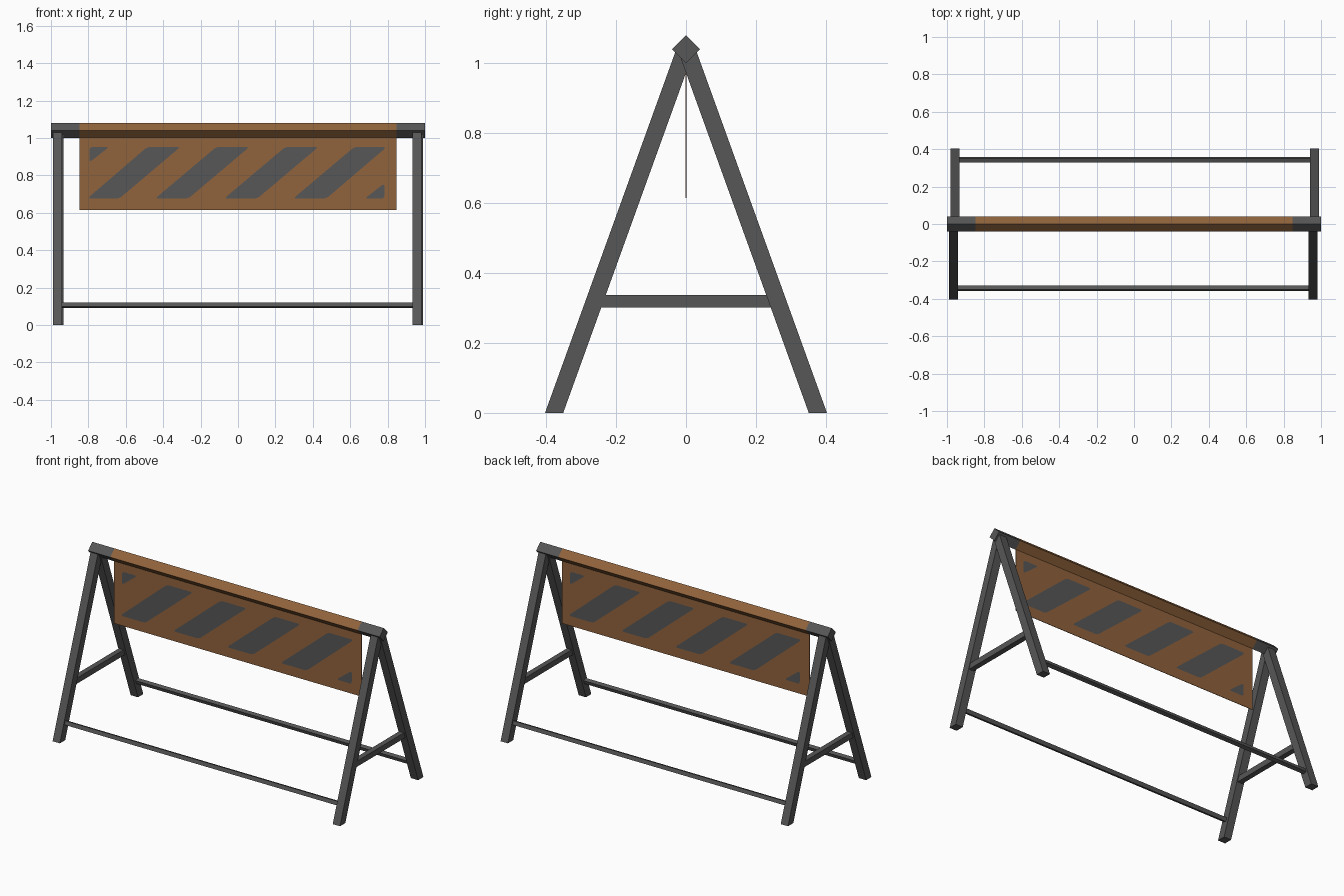
import bpy, bmesh, math

if "Cube" in bpy.data.objects:
    bpy.data.objects.remove(bpy.data.objects["Cube"])

def material(name, rgb):
    m = bpy.data.materials.new(name)
    m.diffuse_color = (*rgb, 1)
    m.use_nodes = True
    m.node_tree.nodes["Principled BSDF"].inputs["Base Color"].default_value = m.diffuse_color
    return m

GREY = material("dark grey", (0.095, 0.095, 0.096))
BROWN = material("orange brown", (0.28, 0.125, 0.045))

def finish(name, bm, mat):
    me = bpy.data.meshes.new(name)
    bm.to_mesh(me)
    bm.free()
    me.materials.append(mat)
    ob = bpy.data.objects.new(name, me)
    bpy.context.collection.objects.link(ob)
    return ob

def prism(name, profile, x0, x1, mat):
    """Extrude a (y, z) profile along x."""
    bm = bmesh.new()
    face = bm.faces.new([bm.verts.new((x0, y, z)) for y, z in profile])
    res = bmesh.ops.extrude_face_region(bm, geom=[face])
    for v in res["geom"]:
        if isinstance(v, bmesh.types.BMVert):
            v.co.x = x1
    bmesh.ops.recalc_face_normals(bm, faces=bm.faces)
    return finish(name, bm, mat)

def rect(y0, y1, z0, z1):
    return [(y0, z0), (y1, z0), (y1, z1), (y0, z1)]

# Diamond top bar: grey ends, brown covered middle
diamond = [(0, 1.0), (0.04, 1.04), (0, 1.08), (-0.04, 1.04)]
prism("top_bar_left_end", diamond, -1.0, -0.848, GREY)
prism("top_bar_cover", diamond, -0.848, 0.848, BROWN)
prism("top_bar_right_end", diamond, 0.848, 1.0, GREY)

# Thin hanging panel
prism("hanging_panel", rect(-0.0015, 0.0015, 0.615, 1.002), -0.848, 0.848, BROWN)

# Legs and long rails; the back is the front turned half round
SLOPE = 0.361
TILT = math.atan(SLOPE)
for s, side in ((-1, "front"), (1, "back")):
    top = 1.03
    leg = [(s * y, z) for y, z in ((0.351, 0), (0.403, 0),
           (0.403 - SLOPE * top, top), (0.351 - SLOPE * top, top))]
    for a, b, end in ((0.94, 0.99, "outer"), (-0.982, -0.932, "inner")):
        prism(f"{side}_leg_{end}", leg, s * a, s * b, GREY)
    r = 0.0235 / math.sqrt(2)
    rail = [(s * (0.343 + r * math.cos(t)), 0.105 + r * math.sin(t))
            for t in (TILT + math.pi / 4 + i * math.pi / 2 for i in range(4))]
    prism(f"{side}_low_rail", rail, -0.94, 0.94, GREY)

    # Cross brace between the legs at each end
    prism("left_brace" if s < 0 else "right_brace",
          rect(-0.25, 0.25, 0.302, 0.337), s * 0.945, s * 0.978, GREY)

# Slanted stripes with softened corners on both faces of the panel
LO, HI, XL, XR = 0.676, 0.952, -0.794, 0.783
shapes = [[(XL, HI), (XL, HI - 0.082), (XL + 0.105, HI)],
          [(XR, LO), (XR, LO + 0.082), (XR - 0.105, LO)]]
for i in range(4):
    x = -0.812 + 0.369 * i
    shapes.append([(x, LO), (x + 0.177, LO), (x + 0.504, HI), (x + 0.327, HI)])

for s, side in ((1, "front"), (-1, "back")):
    bm = bmesh.new()
    for pts in shapes:
        bm.faces.new([bm.verts.new((s * x, -0.003 * s, z)) for x, z in pts])
    bmesh.ops.bevel(bm, geom=bm.verts[:], offset=0.016, segments=3,
                    profile=0.5, affect='VERTICES')
    for f in bm.faces:
        f.normal_update()
        if f.normal.y * s > 0:
            f.normal_flip()
    for v in bm.verts:
        v.co.x = s * min(max(s * v.co.x, XL), XR)
    finish(f"{side}_stripes", bm, GREY)
